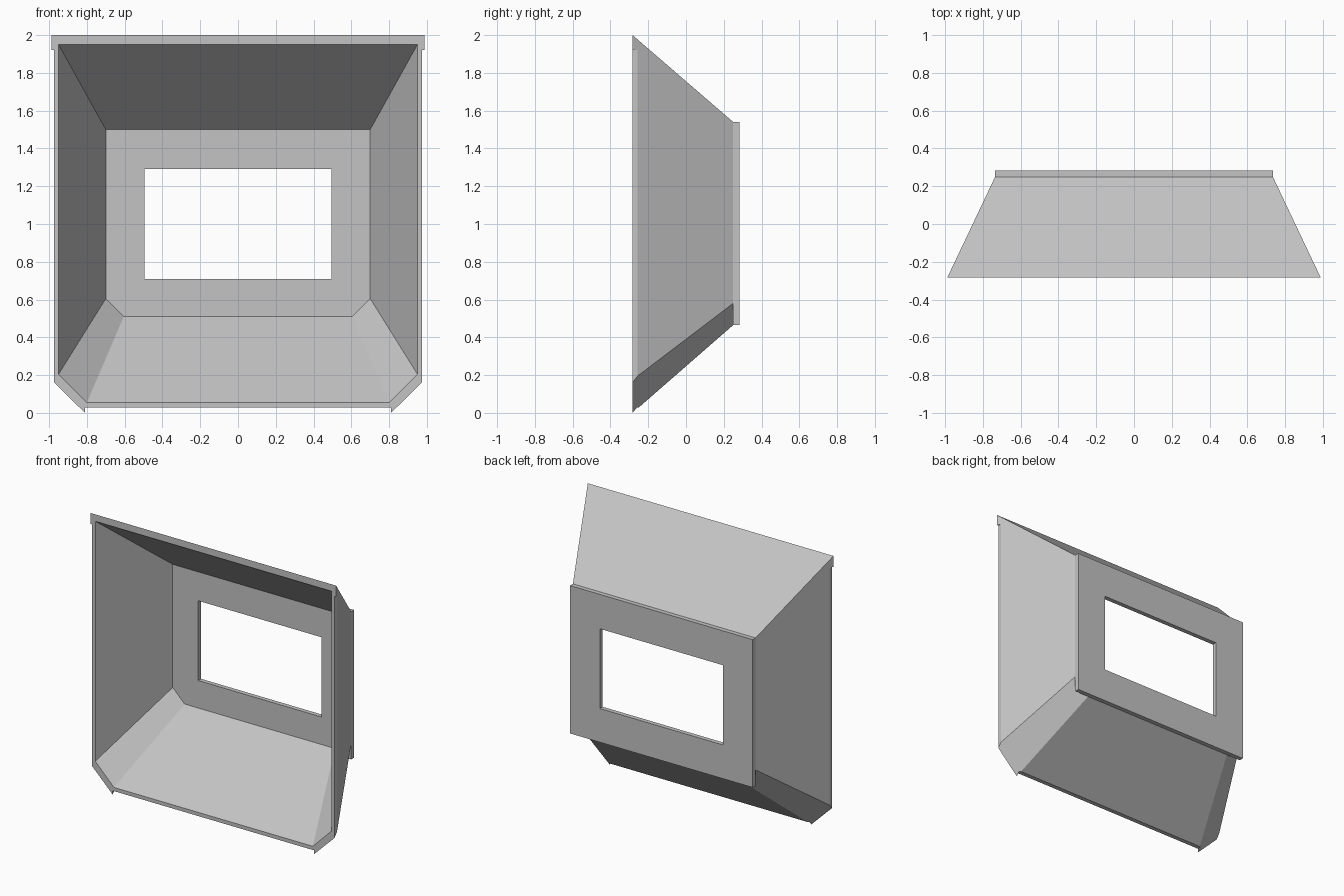
import bpy
import bmesh

cube = bpy.data.objects.get("Cube")
if cube:
    bpy.data.objects.remove(cube, do_unlink=True)

FRONT, SEAT, BACK = -0.283, 0.25, 0.283   # opening, plate face, rear face

grey = bpy.data.materials.new("light_grey")
grey.use_nodes = True
colour = (0.55, 0.55, 0.55, 1)
grey.diffuse_color = colour
grey.node_tree.nodes["Principled BSDF"].inputs["Base Color"].default_value = colour


def outline(points):
    """Mirror half an outline in x to get a closed loop of (x, z) points."""
    return points + [(-x, z) for x, z in reversed(points)]


def loft_ring(name, outer_front, inner_front, outer_back, inner_back, y0, y1):
    """Closed hollow solid between two outlines at each end."""
    bm = bmesh.new()
    loops = [[bm.verts.new((x, y, z)) for x, z in outline(pts)]
             for pts, y in ((outer_front, y0), (outer_back, y1),
                            (inner_back, y1), (inner_front, y0))]
    n = len(loops[0])
    for k in range(4):
        a, b = loops[k], loops[(k + 1) % 4]
        for i in range(n):
            j = (i + 1) % n
            bm.faces.new((a[i], a[j], b[j], b[i]))
    bmesh.ops.recalc_face_normals(bm, faces=bm.faces)
    mesh = bpy.data.meshes.new(name)
    bm.to_mesh(mesh)
    bm.free()
    mesh.materials.append(grey)
    obj = bpy.data.objects.new(name, mesh)
    bpy.context.collection.objects.link(obj)
    return obj


def trim(obj, lo, hi):
    """Cut a box spanning lo to hi out of the object."""
    bpy.ops.mesh.primitive_cube_add(
        size=1, location=[(a + b) / 2 for a, b in zip(lo, hi)])
    cutter = bpy.context.object
    cutter.scale = [b - a for a, b in zip(lo, hi)]
    cutter.hide_render = True
    cutter.data.materials.append(grey)
    mod = obj.modifiers.new("trim", 'BOOLEAN')
    mod.operation = 'DIFFERENCE'
    mod.solver = 'EXACT'
    mod.object = cutter
    bpy.context.view_layer.update()
    graph = bpy.context.evaluated_depsgraph_get()
    mesh = bpy.data.meshes.new_from_object(obj.evaluated_get(graph))
    obj.modifiers.clear()
    obj.data = mesh
    bpy.data.objects.remove(cutter, do_unlink=True)


# Flared hood with chamfered lower corners
hood = loft_ring(
    "flared_hood",
    [(0.988, 2.0), (0.988, 0.175), (0.81, 0.0)],
    [(0.95, 1.95), (0.95, 0.205), (0.80, 0.055)],
    [(0.735, 1.54), (0.735, 0.58), (0.62, 0.465)],
    [(0.70, 1.50), (0.70, 0.605), (0.605, 0.51)],
    FRONT, SEAT)

# Trimmed front edges: both sides, then the sill
for side in (-1, 1):
    xs = sorted((side * 0.975, side * 1.2))
    trim(hood, (xs[0], -0.5, 0.1), (xs[1], 0.5, 1.92))
trim(hood, (-0.81, -0.5, -0.2), (0.81, 0.5, 0.028))

# Rectangular back plate with a window opening
plate_edge = [(0.735, 1.54), (0.735, 0.465)]
window_edge = [(0.495, 1.29), (0.495, 0.71)]
loft_ring("back_plate", plate_edge, window_edge, plate_edge, window_edge,
          SEAT, BACK)
